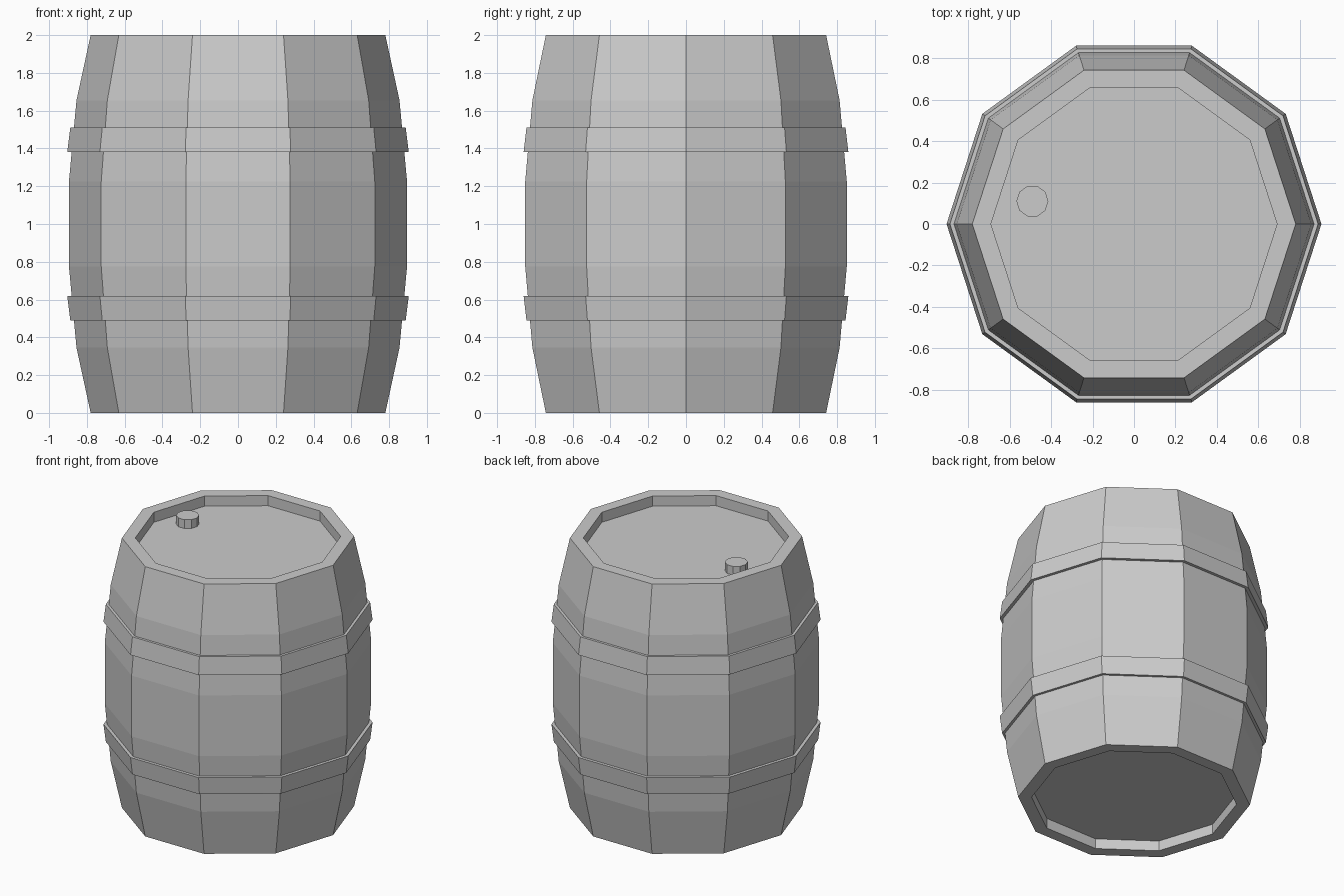
import bpy, bmesh
from math import cos, sin, tau

if "Cube" in bpy.data.objects:
    bpy.data.objects.remove(bpy.data.objects["Cube"])


def lathe(name, profile, sides=10, closed=False, centre=(0, 0)):
    """Spin (radius, z) points into flat facets; open profiles get end caps."""
    bm = bmesh.new()
    rings = []
    for r, z in profile:
        rings.append([bm.verts.new((centre[0] + r * cos(tau * i / sides),
                                    centre[1] + r * sin(tau * i / sides), z))
                      for i in range(sides)])
    pairs = list(zip(rings, rings[1:]))
    if closed:
        pairs.append((rings[-1], rings[0]))
    else:
        bm.faces.new(rings[0])
        bm.faces.new(rings[-1])
    for a, b in pairs:
        for i in range(sides):
            j = (i + 1) % sides
            bm.faces.new((a[i], a[j], b[j], b[i]))
    bmesh.ops.recalc_face_normals(bm, faces=bm.faces)
    mesh = bpy.data.meshes.new(name)
    bm.to_mesh(mesh)
    bm.free()
    obj = bpy.data.objects.new(name, mesh)
    bpy.context.collection.objects.link(obj)
    return obj


# Barrel body: recessed ends and bulging staves, mirrored about z = 1
lower = [(0.69, 0.075), (0.69, 0.0), (0.78, 0.0), (0.855, 0.345), (0.895, 0.775)]
upper = [(r, 2 - z) for r, z in reversed(lower)]
lathe("barrel_body", lower + upper)

# Hoops, tapering towards the barrel ends
hoop = [(0.845, 0.49), (0.888, 0.49), (0.904, 0.62), (0.845, 0.62)]
lathe("lower_hoop", hoop, closed=True)
lathe("upper_hoop", [(r, 2 - z) for r, z in hoop], closed=True)

# Bung standing on the lid
lathe("bung", [(0.077, 1.90), (0.077, 1.99)], centre=(-0.49, 0.11))
